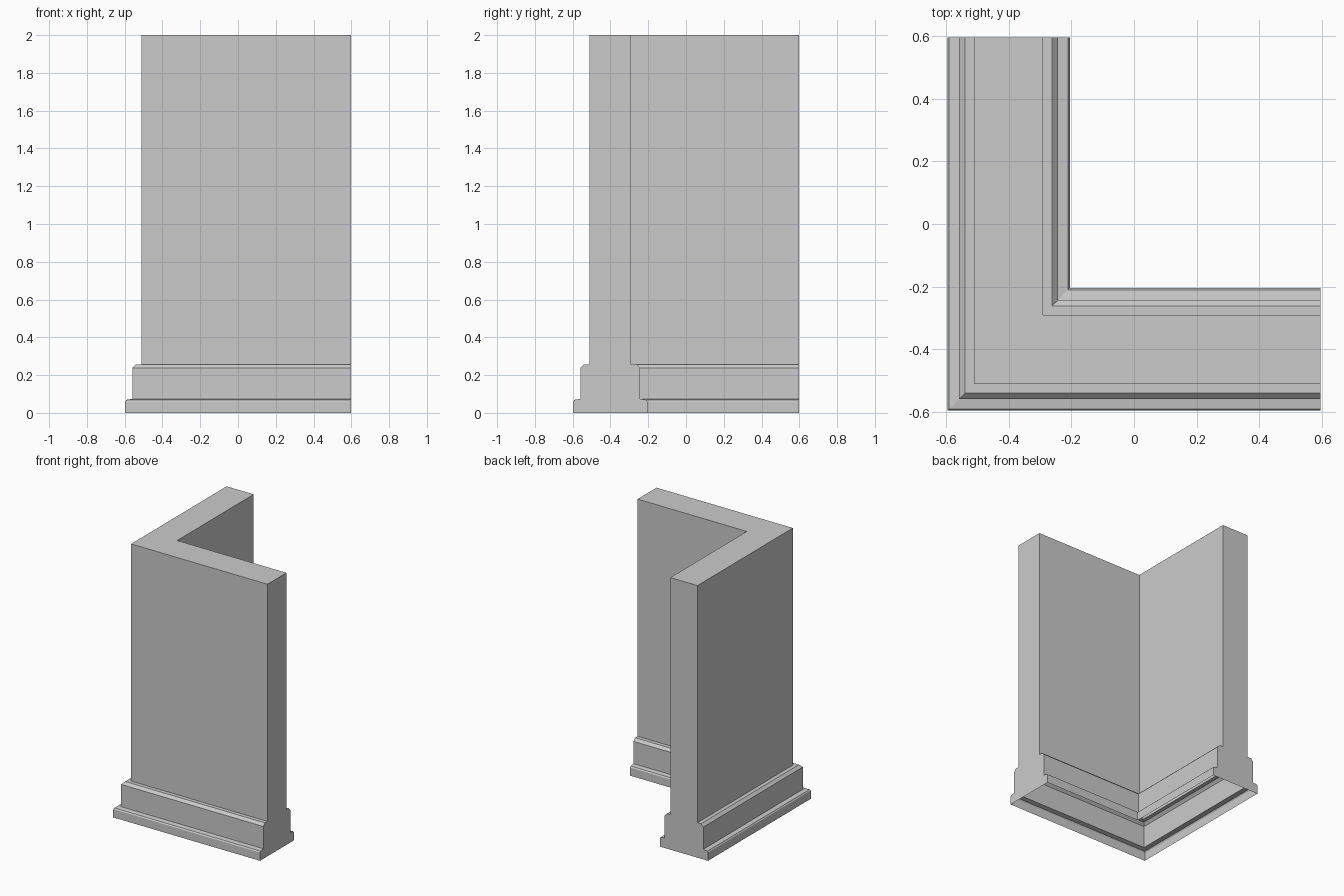
import bpy
import bmesh

if "Cube" in bpy.data.objects:
    bpy.data.objects.remove(bpy.data.objects["Cube"])

H = 0.597        # half of the plan size
C = -0.401       # centre line of both wall legs

# Half cross-section: (distance from centre line, height), plinth foot to wall top
half = [(0.196, 0.0), (0.196, 0.06), (0.19, 0.069), (0.158, 0.074),
        (0.158, 0.238), (0.139, 0.257), (0.11, 0.257), (0.11, 2.0)]
# Full section: outer side up, mirrored inner side down; the underside stays open
section = half + [(-d, z) for d, z in reversed(half)]


def sweep_corner(name, profile):
    """Sweep a section along the L-shaped path with a mitred corner."""
    bm = bmesh.new()
    stations = [
        [bm.verts.new((C - d, H, z)) for d, z in profile],
        [bm.verts.new((C - d, C - d, z)) for d, z in profile],
        [bm.verts.new((H, C - d, z)) for d, z in profile],
    ]
    for a, b in zip(stations, stations[1:]):
        for i in range(len(profile) - 1):
            bm.faces.new((a[i], b[i], b[i + 1], a[i + 1]))
    # End caps of the two legs
    bm.faces.new(stations[0])
    bm.faces.new(list(reversed(stations[2])))
    mesh = bpy.data.meshes.new(name)
    bm.to_mesh(mesh)
    bm.free()
    obj = bpy.data.objects.new(name, mesh)
    bpy.context.collection.objects.link(obj)
    return obj


# Corner wall with stepped plinth on both sides
sweep_corner("corner_wall_with_plinth", section)
